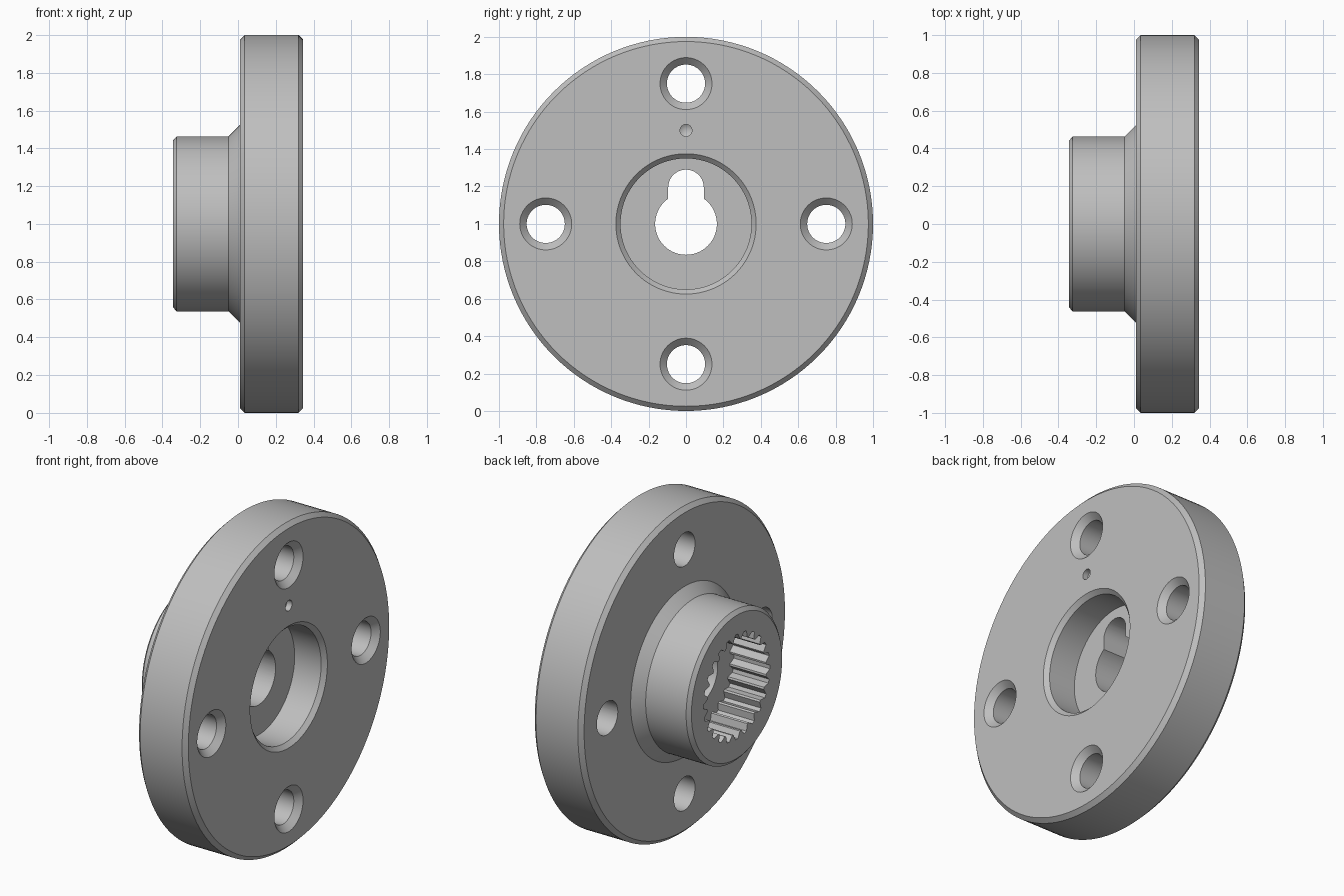
import bpy, bmesh
from math import sin, cos, asin, pi, radians

if "Cube" in bpy.data.objects:
    bpy.data.objects.remove(bpy.data.objects["Cube"])

steel = bpy.data.materials.new("plain grey metal")
steel.use_nodes = True
grey = (0.52, 0.52, 0.52, 1)
steel.diffuse_color = grey
steel.node_tree.nodes["Principled BSDF"].inputs["Base Color"].default_value = grey


def make_object(name, bm):
    bmesh.ops.remove_doubles(bm, verts=bm.verts, dist=1e-5)
    bmesh.ops.recalc_face_normals(bm, faces=bm.faces)
    mesh = bpy.data.meshes.new(name)
    bm.to_mesh(mesh)
    bm.free()
    mesh.materials.append(steel)
    obj = bpy.data.objects.new(name, mesh)
    bpy.context.collection.objects.link(obj)
    return obj


def lathe(name, profile, y=0, z=1, steps=128):
    """Revolve (x, radius) points, which start and end on the axis, about x."""
    bm = bmesh.new()
    verts = [bm.verts.new((x, y, z + r)) for x, r in profile]
    edges = [bm.edges.new(pair) for pair in zip(verts, verts[1:])]
    bmesh.ops.spin(bm, geom=verts + edges, cent=(0, y, z), axis=(1, 0, 0),
                   angle=2 * pi, steps=steps, use_merge=True)
    return make_object(name, bm)


def prism(name, outline, x0, x1):
    """Extrude a (y, z) outline, measured from the hub axis, along x."""
    bm = bmesh.new()
    face = bm.faces.new([bm.verts.new((x0, y, 1 + z)) for y, z in outline])
    ext = bmesh.ops.extrude_face_region(bm, geom=[face])
    moved = [v for v in ext["geom"] if isinstance(v, bmesh.types.BMVert)]
    bmesh.ops.translate(bm, vec=(x1 - x0, 0, 0), verts=moved)
    return make_object(name, bm)


def arc(cy, cz, r, a0, a1, n):
    return [(cy + r * cos(a0 + (a1 - a0) * i / n),
             cz + r * sin(a0 + (a1 - a0) * i / n)) for i in range(n + 1)]


# Flange disc with hub collar and front counterbore
BACK, FRONT = -0.345, 0.345
flange = lathe("flange_hub", [
    (BACK, 0), (BACK, 0.44), (-0.325, 0.463), (-0.05, 0.463),
    (0.01, 0.523), (0.01, 0.975), (0.035, 1), (0.32, 1),
    (FRONT, 0.975), (FRONT, 0.375), (0.32, 0.35), (0.14, 0.35), (0.14, 0)])

cutters = []

# Bolt holes, countersunk on the front face
for i in range(4):
    a = i * pi / 2
    cutters.append(lathe("bolt_hole_cutter", [
        (-0.04, 0), (-0.04, 0.102), (0.308, 0.102),
        (FRONT, 0.139), (0.4, 0.139), (0.4, 0)],
        0.75 * cos(a), 1 + 0.75 * sin(a), 64))

# Small index dimple
cutters.append(lathe("dimple_cutter", [
    (0.29, 0), (0.31, 0.032), (0.4, 0.032), (0.4, 0)], 0, 1.5, 32))

# Keyhole through the web
a = asin(0.095 / 0.165)
keyhole = (arc(0, 0, 0.165, pi / 2 + a, 2.5 * pi - a, 64)
           + arc(0, 0.195, 0.095, 0, pi, 32))
cutters.append(prism("keyhole_cutter", keyhole, -0.2, 0.2))

# Serrated socket in the hub
TEETH = 24
socket = []
for i in range(TEETH):
    mid = pi / 2 + i * 2 * pi / TEETH
    for r, off in ((0.285, -0.11), (0.322, -0.035), (0.322, 0.035), (0.285, 0.11)):
        socket.append((r * cos(mid + off), r * sin(mid + off)))
cutters.append(prism("socket_cutter", socket, -0.4, -0.1))

# Cut everything out of the flange
bpy.context.view_layer.objects.active = flange
for cutter in cutters:
    mod = flange.modifiers.new("cut", "BOOLEAN")
    mod.operation = "DIFFERENCE"
    mod.solver = "EXACT"
    mod.object = cutter
    bpy.ops.object.modifier_apply(modifier=mod.name)
    bpy.data.objects.remove(cutter)

# Smooth round walls, sharp edges
bpy.ops.object.select_all(action="DESELECT")
flange.select_set(True)
bpy.ops.object.shade_smooth_by_angle(angle=radians(25))
